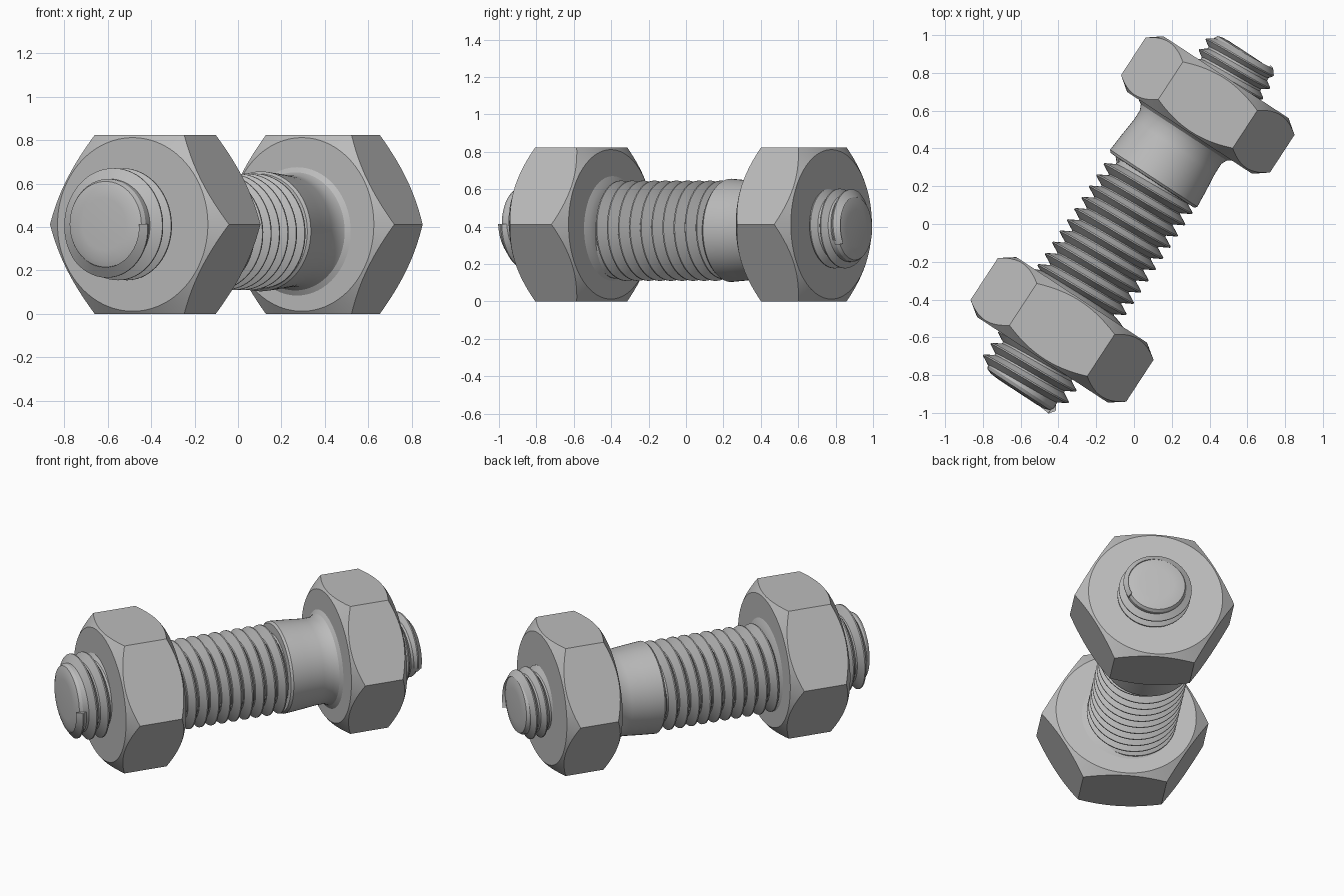
import bpy, math
from math import pi, cos, sin

cube = bpy.data.objects.get("Cube")
if cube:
    bpy.data.objects.remove(cube)

YAW = -math.radians(33.2)
steel = bpy.data.materials.new("grey steel")
steel.use_nodes = True
GREY = (0.5, 0.5, 0.5, 1)
steel.diffuse_color = GREY
steel.node_tree.nodes["Principled BSDF"].inputs["Base Color"].default_value = GREY


def add_part(name, verts, faces, side, height):
    """Place a part built along local Y on the turned bolt axis."""
    mesh = bpy.data.meshes.new(name)
    mesh.from_pydata(verts, [], faces)
    mesh.materials.append(steel)
    obj = bpy.data.objects.new(name, mesh)
    bpy.context.collection.objects.link(obj)
    obj.rotation_euler.z = YAW
    obj.location = (side * cos(YAW), side * sin(YAW), height)
    bpy.ops.object.select_all(action='DESELECT')
    obj.select_set(True)
    bpy.context.view_layer.objects.active = obj
    bpy.ops.object.mode_set(mode='EDIT')
    bpy.ops.mesh.select_all(action='SELECT')
    bpy.ops.mesh.normals_make_consistent(inside=False)
    bpy.ops.object.mode_set(mode='OBJECT')
    bpy.ops.object.shade_smooth_by_angle(angle=math.radians(28))
    return obj


def skin(rings):
    """Join equal closed rings into capped tube faces."""
    n = len(rings[0])
    verts = [v for ring in rings for v in ring]
    faces = [(r * n + i, r * n + (i + 1) % n, (r + 1) * n + (i + 1) % n, (r + 1) * n + i)
             for r in range(len(rings) - 1) for i in range(n)]
    last = (len(rings) - 1) * n
    faces += [tuple(range(n)), tuple(range(last, last + n))]
    return verts, faces


def lathe(name, profile, side, height, n=64):
    rings = [[(r * cos(2 * pi * i / n), y, r * sin(2 * pi * i / n)) for i in range(n)]
             for y, r in profile]
    return add_part(name, *skin(rings), side, height)


def hex_block(name, y0, y1, flat, widen, side, height, n=96):
    """Hexagonal prism with conical chamfers at both ends."""
    face_r = flat * 0.97

    def ring(y, inward, chamfered):
        pts = []
        for i in range(n):
            a = 2 * pi * i / n
            edge = flat / cos((a % (pi / 3)) - pi / 6)
            r = edge if chamfered else face_r
            d = (edge - face_r) * 0.75 if chamfered else 0
            pts.append((r * cos(a) * widen, y + inward * d, r * sin(a)))
        return pts

    rings = [ring(y0, 1, False), ring(y0, 1, True), ring(y1, -1, True), ring(y1, -1, False)]
    return add_part(name, *skin(rings), side, height)


def thread(name, y0, y1, root, crest, side, height, pitch=0.071, n=64):
    """V-shaped ridge wound on a helix, fading in at both ends."""
    turns = (y1 - y0) / pitch - 1
    steps = int(turns * n)
    rings = []
    for s in range(steps + 1):
        a = 2 * pi * s / n
        y = y0 + pitch * (0.5 + s / n)
        fade = min(1, 0.35 + s / (n * 0.6), 0.35 + (steps - s) / (n * 0.6))
        top = root + (crest - root) * fade
        tip = pitch * 0.05
        section = ((-pitch / 2, root - 0.006), (-tip, top), (tip, top), (pitch / 2, root - 0.006))
        rings.append([(r * cos(a), y + dy, -r * sin(a)) for dy, r in section])
    return add_part(name, *skin(rings), side, height)


# Nut and head
hex_block("front_nut", -0.867, -0.488, 0.412, 1.035, -0.012, 0.412)
hex_block("back_head", 0.565, 0.917, 0.412, 0.99, -0.018, 0.412)

# Threaded middle of the bolt, with a plain shank flaring into the head
lathe("middle_core", [(-0.6, 0.215), (0.25, 0.215)], -0.04, 0.378)
thread("middle_thread", -0.53, 0.29, 0.215, 0.268, -0.04, 0.378)
lathe("plain_shank", [(0.245, 0.2), (0.247, 0.265), (0.26, 0.276), (0.36, 0.268), (0.46, 0.258),
                      (0.52, 0.258), (0.55, 0.272), (0.568, 0.3), (0.6, 0.3)], -0.045, 0.38)

# Collar where the thread enters the nut
lathe("nut_collar", [(-0.52, 0.29), (-0.488, 0.28), (-0.475, 0.25), (-0.465, 0.21)], -0.03, 0.39)

# Threaded bolt ends with domed tips
lathe("front_tip", [(-1.082, 0.12), (-1.078, 0.17), (-1.068, 0.197), (-1.05, 0.208), (-0.8, 0.208)],
      -0.03, 0.413)
thread("front_end_thread", -1.09, -0.8, 0.205, 0.258, -0.03, 0.413, 0.073)
lathe("back_tip", [(0.85, 0.178), (1.06, 0.178), (1.076, 0.168), (1.083, 0.14), (1.086, 0.1)],
      -0.005, 0.39)
thread("back_end_thread", 0.83, 1.1, 0.175, 0.213, -0.005, 0.39, 0.066)
